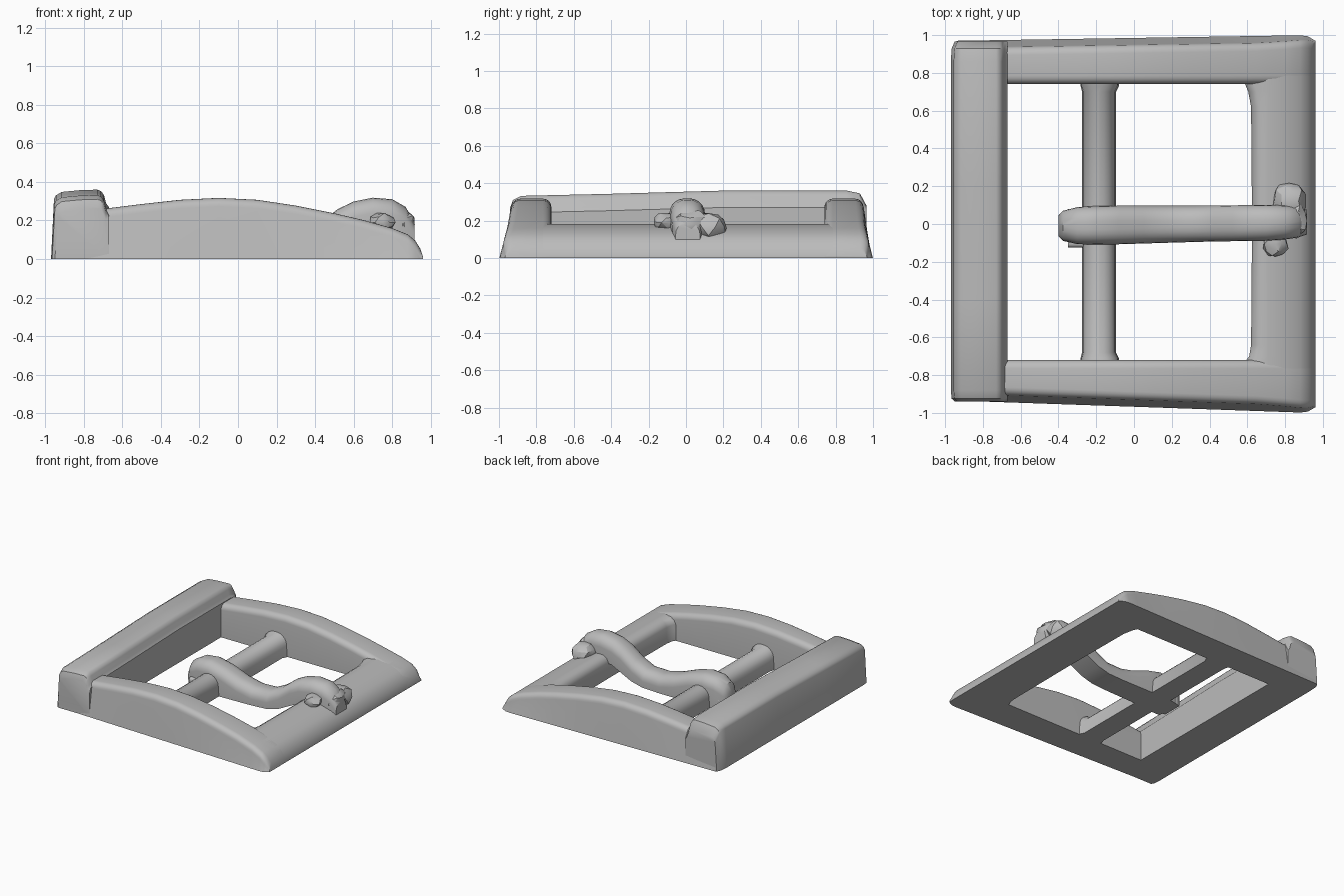
import bpy, bmesh, math, random
from mathutils import Vector

if "Cube" in bpy.data.objects:
    bpy.data.objects.remove(bpy.data.objects["Cube"], do_unlink=True)

random.seed(4)
GREY = (0.5, 0.5, 0.5, 1)
metal = bpy.data.materials.new("grey metal")
metal.use_nodes = True
metal.diffuse_color = GREY
metal.node_tree.nodes["Principled BSDF"].inputs["Base Color"].default_value = GREY


def finish(name, bm, angle=35):
    bmesh.ops.recalc_face_normals(bm, faces=bm.faces)
    mesh = bpy.data.meshes.new(name)
    bm.to_mesh(mesh)
    bm.free()
    mesh.materials.append(metal)
    obj = bpy.data.objects.new(name, mesh)
    bpy.context.collection.objects.link(obj)
    bpy.ops.object.select_all(action="DESELECT")
    obj.select_set(True)
    bpy.context.view_layer.objects.active = obj
    bpy.ops.object.shade_smooth_by_angle(angle=math.radians(angle))
    return obj


def loft(name, rings):
    """Skin equal-length closed rings of points and cap both ends."""
    bm = bmesh.new()
    rows = [[bm.verts.new(p) for p in ring] for ring in rings]
    n = len(rows[0])
    for a, b in zip(rows, rows[1:]):
        for i in range(n):
            j = (i + 1) % n
            bm.faces.new((a[i], a[j], b[j], b[i]))
    bm.faces.new(rows[0])
    bm.faces.new(rows[-1])
    return finish(name, bm)


def arch(lo, hi, z0, z1, r, lean_lo=0, lean_hi=0, steps=5):
    """Flat-bottomed section with rounded top corners and leaning sides."""
    r = min(r, 0.49 * (hi - lo), 0.8 * (z1 - z0))
    pts = [(lo, z0)]
    for i in range(steps + 1):
        a = math.pi / 2 * i / steps
        pts.append((lo + lean_lo + r - r * math.cos(a), z1 - r + r * math.sin(a)))
    for i in range(steps + 1):
        a = math.pi / 2 * i / steps
        pts.append((hi - lean_hi - r + r * math.sin(a), z1 - r + r * math.cos(a)))
    return pts + [(hi, z0)]


# Side rails: arched on top, falling away towards the low end
RAIL = [(-0.94, 0.25), (-0.70, 0.26), (-0.5, 0.285), (-0.3, 0.307), (-0.1, 0.317),
        (0.1, 0.307), (0.3, 0.277), (0.5, 0.237), (0.65, 0.202), (0.8, 0.16),
        (0.88, 0.128), (0.92, 0.095), (0.945, 0.055), (0.96, 0.012)]
for name, side, inner, start in (("back_rail", 1, 0.74, 0.97), ("front_rail", -1, 0.72, 0.935)):
    rings = []
    for x, z in RAIL:
        outer = start + (1.0 - start) * (x + 0.94) / 1.88
        outer -= 0.6 * max(0, x - 0.91)
        lean = 0.035 * min(1, z / 0.2)
        sec = arch(inner, outer, 0, z, 0.045, 0, lean)
        rings.append([(x, side * y, h) for y, h in sec])
    loft(name, rings)

# Raised bar at the high end, slightly sloped along its length
rings = []
for y, z, inset in ((-0.94, 0.27, 0.02), (-0.925, 0.31, 0.005), (-0.88, 0.332, 0),
                    (-0.4, 0.343, 0), (0.2, 0.36, 0), (0.86, 0.36, 0),
                    (0.93, 0.345, 0.005), (0.965, 0.28, 0.02)):
    sec = [(-0.97 + inset, 0), (-0.955 + inset, z - 0.05), (-0.945 + inset, z - 0.03),
           (-0.915, z - 0.012), (-0.82, z - 0.003), (-0.73, z), (-0.71, z - 0.008),
           (-0.695, z - 0.03), (-0.685, z - 0.07), (-0.67, z - 0.09), (-0.67, 0)]
    rings.append([(x, y, h) for x, h in sec])
loft("raised_end_bar", rings)

# Low rounded bar at the other end, flared where it meets the rails
rings = []
for y, inner in ((-0.85, 0.58), (-0.74, 0.58), (-0.70, 0.61), (-0.64, 0.62),
                 (0, 0.625), (0.62, 0.62), (0.70, 0.605), (0.76, 0.58), (0.86, 0.58)):
    sec = [(inner, 0), (inner, 0.13), (inner + 0.015, 0.16), (inner + 0.045, 0.178),
           (0.71, 0.181), (0.8, 0.16), (0.88, 0.128), (0.92, 0.095),
           (0.945, 0.055), (0.96, 0.012), (0.96, 0)]
    rings.append([(x, y, h) for x, h in sec])
loft("low_end_bar", rings)

# Rounded cross bar carrying the prong
rings = []
for y, flare in ((-0.78, 0.02), (-0.71, 0.015), (-0.68, 0), (0, 0), (0.70, 0), (0.73, 0.015), (0.8, 0.02)):
    sec = arch(-0.275 - flare * 0.5, -0.095 + flare, 0, 0.16 + flare, 0.085, 0.005, 0.005)
    rings.append([(x, y, h) for x, h in sec])
loft("cross_bar", rings)

# Prong: hooked over the cross bar, dipping, then resting on the low bar
PRONG = [(-0.40, 0.05, 0.13, 0.055), (-0.375, 0.0, 0.19, 0.08), (-0.30, 0.0, 0.232, 0.098),
         (-0.20, 0.0, 0.24, 0.102), (-0.08, 0.0, 0.21, 0.102), (0.05, 0.0, 0.16, 0.10),
         (0.18, 0.0, 0.13, 0.098), (0.32, 0.005, 0.135, 0.096), (0.42, 0.03, 0.185, 0.095),
         (0.52, 0.08, 0.26, 0.095), (0.60, 0.12, 0.298, 0.095), (0.70, 0.12, 0.318, 0.095),
         (0.80, 0.10, 0.31, 0.09), (0.87, 0.08, 0.27, 0.08), (0.915, 0.06, 0.19, 0.065)]
rings = []
for x, low, high, half in PRONG:
    mid = -0.01 + 0.015 * (x + 0.4)
    sec = arch(mid - half, mid + half, low, high, 0.08)
    rings.append([(x, y, h) for y, h in sec])
loft("prong", rings)

# Lug beneath the prong hook
rings = [[(x, y, h) for y, h in arch(-0.125, 0.08, 0, 0.09, 0.02)] for x in (-0.35, -0.22)]
loft("prong_lug", rings)

# Rough lumps around the prong tip
for name, centre, size in (("back_tip_lump", (0.82, 0.12, 0.165), (0.095, 0.115, 0.085)),
                           ("front_tip_lump", (0.75, -0.105, 0.19), (0.07, 0.08, 0.055)),
                           ("end_tip_lump", (0.86, 0.02, 0.18), (0.07, 0.10, 0.085))):
    bm = bmesh.new()
    bmesh.ops.create_icosphere(bm, subdivisions=2, radius=1)
    for v in bm.verts:
        k = random.uniform(0.82, 1.05)
        v.co = Vector(centre) + Vector([c * s * k for c, s in zip(v.co, size)])
    finish(name, bm, 25)
